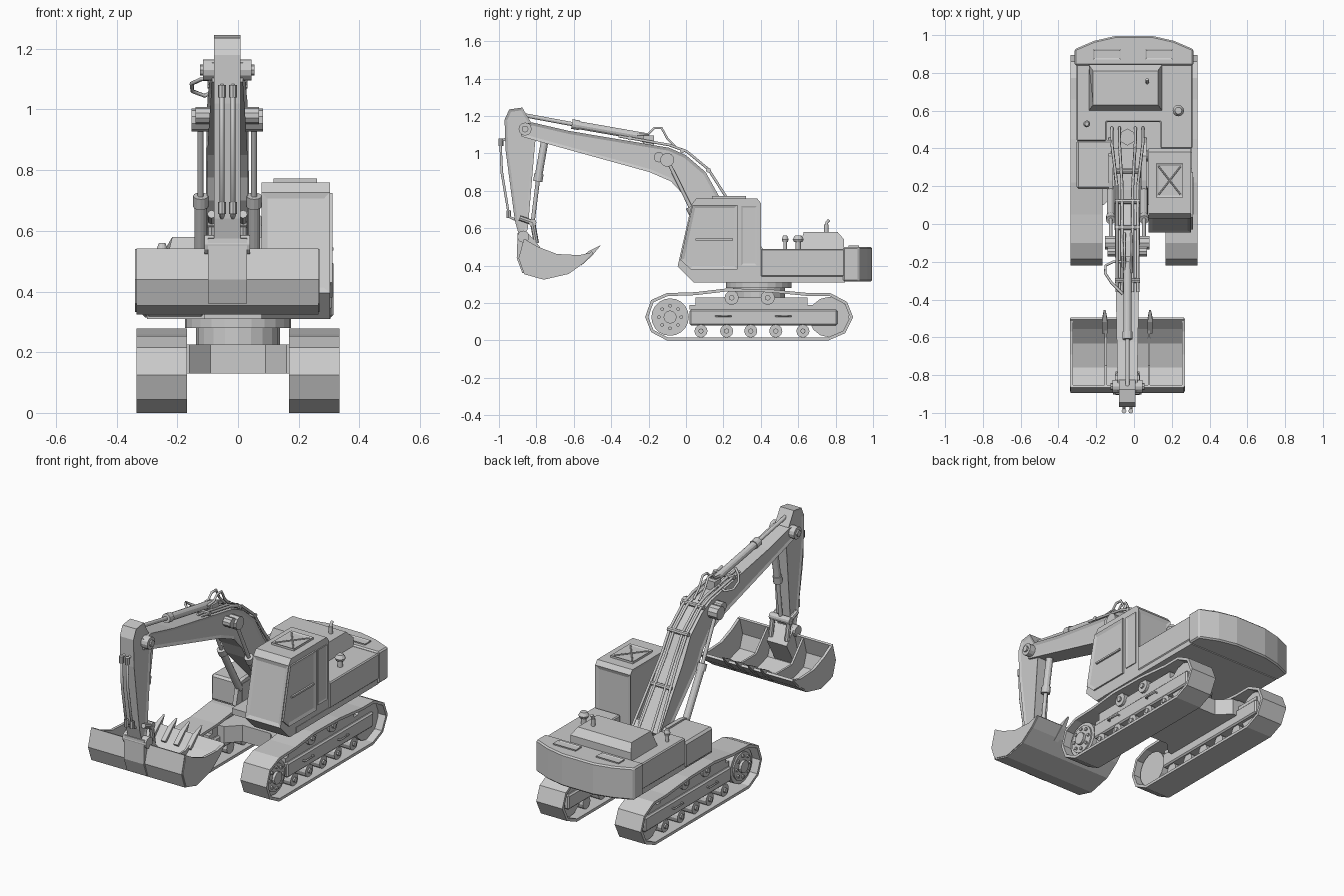
import bpy, bmesh, math
from mathutils import Matrix, Vector

if "Cube" in bpy.data.objects:
    bpy.data.objects.remove(bpy.data.objects["Cube"], do_unlink=True)

MID = -.035  # centre line of boom, stick and bucket


def finish(name, bm, bevel=0, shell=0):
    mesh = bpy.data.meshes.new(name)
    bm.to_mesh(mesh)
    bm.free()
    ob = bpy.data.objects.new(name, mesh)
    bpy.context.collection.objects.link(ob)
    if shell:
        mod = ob.modifiers.new("Shell", "SOLIDIFY")
        mod.thickness, mod.offset, mod.use_even_offset = shell, 0, True
    if bevel:
        mod = ob.modifiers.new("Bevel", "BEVEL")
        mod.width, mod.segments, mod.limit_method = bevel, 1, "ANGLE"
    return ob


def extrude(name, ring_a, ring_b, caps=True, closed=True, recess=(), rim=.015, sink=.008, bevel=0, shell=0):
    """Join two matching outlines; faces that look along a recess direction are inset."""
    bm = bmesh.new()
    a = [bm.verts.new(p) for p in ring_a]
    b = [bm.verts.new(p) for p in ring_b]
    count = len(a)
    for i in range(count if closed else count - 1):
        j = (i + 1) % count
        bm.faces.new((a[i], a[j], b[j], b[i]))
    if caps:
        bm.faces.new(a)
        bm.faces.new(b)
    bmesh.ops.recalc_face_normals(bm, faces=bm.faces[:])
    bm.normal_update()
    for d in recess:
        chosen = [f for f in bm.faces if f.normal.dot(Vector(d)) > .9]
        bmesh.ops.inset_individual(bm, faces=chosen, thickness=rim, depth=-sink, use_even_offset=True)
    return finish(name, bm, bevel, shell)


def prism(name, profile, x0, x1, width=lambda y, z: 1, **options):
    """Side profile of (y, z) points extruded across x."""
    mid, half = (x0 + x1) / 2, (x1 - x0) / 2
    rings = [[(mid + s * half * width(y, z), y, z) for y, z in profile] for s in (-1, 1)]
    return extrude(name, *rings, **options)


def plan(name, outline, z0, z1, **options):
    """Plan outline of (x, y) points extruded upwards."""
    return extrude(name, *[[(x, y, z) for x, y in outline] for z in (z0, z1)], **options)


def box(name, x0, x1, y0, y1, z0, z1, **options):
    return plan(name, [(x0, y0), (x1, y0), (x1, y1), (x0, y1)], z0, z1, **options)


def cyl(name, start, end, radius, sides=12, tip=None):
    start, end = Vector(start), Vector(end)
    axis = end - start
    turn = axis.to_track_quat("Z", "Y").to_matrix().to_4x4()
    bm = bmesh.new()
    bmesh.ops.create_cone(bm, cap_ends=True, segments=sides, radius1=radius,
                          radius2=radius if tip is None else tip, depth=axis.length,
                          matrix=Matrix.Translation((start + end) / 2) @ turn)
    return finish(name, bm)


def pin(name, y, z, radius, x0, x1, sides=12):
    return cyl(name, (x0, y, z), (x1, y, z), radius, sides)


def tube(name, points, radius):
    curve = bpy.data.curves.new(name, "CURVE")
    curve.dimensions, curve.bevel_depth, curve.bevel_resolution = "3D", radius, 1
    curve.use_fill_caps = True
    spline = curve.splines.new("POLY")
    spline.points.add(len(points) - 1)
    for point, co in zip(spline.points, points):
        point.co = (*co, 1)
    ob = bpy.data.objects.new(name, curve)
    bpy.context.collection.objects.link(ob)
    bpy.ops.object.select_all(action="DESELECT")
    ob.select_set(True)
    bpy.context.view_layer.objects.active = ob
    bpy.ops.object.convert(target="MESH")
    return ob


SIDES = ((1, 0, 0), (-1, 0, 0))

# Crawler tracks, with rollers, sprocket and idler
track_loop = [(-.21, .125), (-.18, .21), (-.1, .245), (.05, .25), (.22, .27), (.45, .265), (.66, .245),
              (.77, .245), (.855, .2), (.885, .125), (.845, .045), (.76, .008), (-.1, .008), (-.18, .05)]
for side, s in (("left", 1), ("right", -1)):
    def across(a, b):
        return sorted((s * a, s * b))
    prism(side + "_track_belt", track_loop, *across(.168, .335), caps=False, shell=.016)
    box(side + "_track_frame", *across(.185, .305), .02, .81, .08, .165, bevel=.008)
    box(side + "_frame_cap", *across(.2, .29), .02, .8, .165, .19)
    box(side + "_roller_rail", *across(.2, .29), .05, .65, .19, .23)
    pin(side + "_sprocket", -.085, .125, .1, *across(.2, .295), sides=20)
    pin(side + "_sprocket_rim", -.085, .125, .08, *across(.295, .303), sides=20)
    pin(side + "_sprocket_hub", -.085, .125, .035, *across(.3, .318))
    for i in range(8):
        turn = i * math.tau / 8
        pin(side + "_hub_bolt", -.085 + .06 * math.cos(turn), .125 + .06 * math.sin(turn), .01, *across(.3, .312), sides=6)
    pin(side + "_idler", .765, .125, .108, *across(.21, .29), sides=14)
    for y in (.08, .217, .346, .48, .625):
        pin(side + "_lower_roller", y, .05, .035, *across(.2, .305))
        pin(side + "_roller_cap", y, .05, .014, *across(.305, .315), sides=8)
    for y in (.244, .437):
        pin(side + "_carrier_roller", y, .228, .038, *across(.2, .305))
        pin(side + "_carrier_cap", y, .228, .015, *across(.305, .315), sides=8)
    for y in (.2, .52):
        tube(side + "_step", [(s * x, y + d, .13) for x, d in ((.3, -.04), (.32, -.04), (.32, .04), (.3, .04))], .005)

# Undercarriage centre and slewing ring
arms = [(-.2, .1), (-.16, .1), (-.09, .17), (.09, .17), (.16, .1), (.2, .1)]
plan("carbody", arms + [(x, .75 - y) for x, y in reversed(arms)], .13, .225)
cyl("slew_column", (0, .39, .22), (0, .39, .285), .138, 20)
cyl("slew_ring", (0, .39, .28), (0, .39, .315), .175, 24)

# Upper structure
plan("deck", [(-.3, .19), (-.11, .19), (-.11, .1), (.305, .1), (.305, .85), (-.3, .85)], .31, .345)
plan("engine_house", [(-.305, .85), (-.305, .44), (-.145, .44), (-.145, .54), (.14, .54), (.14, .4), (.31, .4), (.31, .85)],
     .34, .49, bevel=.006)
box("tool_tank", -.305, -.11, .185, .445, .31, .46, bevel=.012)
rear = [(.315, .84), (.315, .925), (.21, .97), (.1, .995)]
plan("counterweight", rear + [(-x, y) for x, y in reversed(rear)], .315, .5, bevel=.008)
for x in (-.143, .133):
    box("counterweight_hatch", x - .073, x + .073, .87, .925, .498, .507, recess=[(0, 0, 1)], rim=.008, sink=.004)
prism("engine_hood", [(.6, .485), (.63, .58), (.81, .58), (.845, .54), (.845, .485)], -.24, .15,
      width=lambda y, z: 1 if z < .55 else .88)
cyl("exhaust_stack", (.07, .75, .575), (.07, .75, .62), .011)
tube("exhaust_tip", [(.07, .75, .61), (.07, .753, .63), (.07, .765, .645)], .009)
for name, x, y, r in (("air_cleaner", .235, .6, .03), ("filler_cap", -.25, .53, .018)):
    cyl(name + "_stem", (x, y, .485), (x, y, .53), r * .5)
    cyl(name + "_skirt", (x, y, .525), (x, y, .54), r * .75, 12, r)
    cyl(name + "_top", (x, y, .54), (x, y, .56), r, 12, r * .6)
cyl("swivel", (MID, .46, .34), (MID, .46, .375), .045, 6)

# Operator cab
prism("cab", [(.03, .727), (.055, .76), (.38, .76), (.4, .735), (.4, .31), (.04, .31), (-.045, .395)], .077, .303,
      recess=[(-1, 0, 0), (0, -1, 0), (0, 1, 0)], rim=.02, sink=.007)
prism("cab_door", [(.035, .725), (.275, .725), (.275, .38), (.025, .38), (-.03, .43)], .3, .312,
      recess=[(1, 0, 0)], rim=.018, sink=.007)
box("cab_rear_pane", .3, .308, .295, .38, .4, .72, recess=[(1, 0, 0)], rim=.01, sink=.004)
box("door_handle", .304, .315, .05, .25, .535, .545)
box("roof_hatch", .117, .26, .14, .32, .755, .772, recess=[(0, 0, 1)], rim=.012, sink=.005)
for a, b in ((.13, .247), (.247, .13)):
    tube("hatch_brace", [(a, .155, .769), (b, .305, .769)], .004)

# Boom
boom = [(-.885, 1.155), (-.82, 1.165), (-.625, 1.12), (-.09, 1.03), (0, .99), (.105, .9), (.18, .765), (.4, .44),
        (.37, .39), (.31, .42), (.03, .7), (-.01, .775), (-.08, .85), (-.195, .9), (-.81, 1.07), (-.88, 1.09)]
prism("boom", boom, MID - .052, MID + .052, width=lambda y, z: 1 + .35 * (y + .85),
      recess=SIDES, rim=.016, sink=.007)
for s in (-1, 1):
    x = MID + s * .088
    prism("boom_foot_bracket", [(.14, .34), (.17, .46), (.23, .47), (.36, .47), (.43, .42), (.46, .34)], x - .012, x + .012)
    # Boom lift cylinders
    top, joint, foot = (x, -.1, .965), (x, .03, .7), (x, .19, .42)
    cyl("boom_rod", top, joint, .01)
    cyl("boom_barrel", joint, foot, .02)
    cyl("boom_gland", (x, .022, .715), (x, .04, .68), .025)
    pin("boom_rod_eye", -.1, .965, .038, *sorted((MID + s * .04, MID + s * .118)), sides=10)
    pin("boom_lug", -.145, .98, .028, *sorted((MID + s * .04, MID + s * .105)), sides=10)
pin("boom_foot_pin", .36, .425, .028, MID - .11, MID + .11)

# Hydraulic lines along the boom
for x in (-.055, -.028, .028, .055):
    path = [(.51, .36), (.43, .45), (.2, .79), (.12, .915), (.005, 1.01), (-.09, 1.045), (-.36, 1.092)]
    tube("boom_hose", [(MID + x * (1.5 if y > .4 else 1), y, z) for y, z in path], .008)
for y, z in ((.28, .66), (.12, .91), (-.02, 1.015), (-.3, 1.082)):
    pin("hose_clamp", y, z, .013, MID - .066, MID + .066, 8)
for x in (-.015, .02):
    tube("arch_hose", [(MID + x, y, z) for y, z in
                       ((-.26, 1.1), (-.2, 1.105), (-.17, 1.135), (-.13, 1.135), (-.1, 1.08), (-.05, 1.03))], .007)
tube("side_hose", [(-.06, -.37, 1.1), (-.12, -.31, 1.1), (-.153, -.26, 1.085), (-.15, -.22, 1.06),
                   (-.11, -.2, 1.045), (-.06, -.2, 1.07)], .007)

# Stick cylinder on top of the boom
cyl("stick_barrel", (MID, -.2, 1.085), (MID, -.6, 1.155), .021)
cyl("stick_gland", (MID, -.57, 1.15), (MID, -.61, 1.157), .026)
cyl("stick_rod", (MID, -.6, 1.155), (MID, -.87, 1.205), .011)
box("stick_cylinder_mount", MID - .03, MID + .03, -.23, -.17, 1.03, 1.095)

# Stick
stick = [(-.97, 1.18), (-.945, 1.235), (-.875, 1.245), (-.855, 1.21), (-.8, 1.12), (-.81, 1.02),
         (-.845, .6), (-.865, .555), (-.895, .57), (-.915, .64), (-.965, 1.02)]
prism("stick", stick, MID - .044, MID + .044, recess=SIDES, rim=.014, sink=.006)
pin("stick_pivot", -.86, 1.13, .035, MID - .08, MID + .08)
pin("stick_pivot_cap", -.86, 1.13, .018, MID - .09, MID + .09, 8)
for x in (-.018, .018):
    tube("stick_pipe", [(MID + x, y, z) for y, z in
                        ((-.96, 1.08), (-.992, 1.065), (-.985, .9), (-.945, .66), (-.91, .645))], .008)
    for y, z in ((-.99, 1.06), (-.948, .675)):
        cyl("pipe_fitting", (MID + x, y, z - .02), (MID + x, y, z + .02), .013, 8)

# Bucket cylinder and linkage
cyl("bucket_barrel", (MID, -.755, 1.07), (MID, -.79, .87), .02)
cyl("bucket_gland", (MID, -.786, .89), (MID, -.793, .85), .025)
cyl("bucket_rod", (MID, -.79, .87), (MID, -.82, .63), .011)
pin("rocker_pin", -.82, .63, .02, MID - .065, MID + .065)
pin("bucket_pin", -.87, .555, .032, MID - .075, MID + .075)
for s in (-1, 1):
    x = MID + s * .052
    cyl("rocker_arm", (x, -.89, .655), (x, -.82, .63), .014, 8)
    cyl("bucket_link", (x, -.82, .63), (x, -.8, .52), .014, 8)

# Bucket
scoop = [(-.86, .54), (-.888, .44), (-.86, .36), (-.76, .332), (-.63, .362), (-.55, .42), (-.5, .472)]
brim = [(-.57, .456), (-.69, .462), (-.79, .5)]
prism("bucket_shell", scoop, MID - .3, MID + .3, caps=False, closed=False, shell=.014)
for s in (-1, 1):
    prism("bucket_cheek", scoop + brim, *sorted((MID + s * .288, MID + s * .304)))
    prism("bucket_rib", scoop + [(-.6, .42), (-.75, .42)], MID + s * .115 - .006, MID + s * .115 + .006)
prism("bucket_mount", [(-.9, .575), (-.85, .58), (-.78, .5), (-.86, .36), (-.875, .36), (-.905, .44)],
      MID - .064, MID + .064)
for i in range(4):
    x = MID + .08 * (i - 1.5)
    prism("bucket_tooth", [(-.56, .4), (-.58, .425), (-.52, .478), (-.455, .51), (-.5, .455)], x - .014, x + .014,
          width=lambda y, z: .35 if z > .5 else 1)
